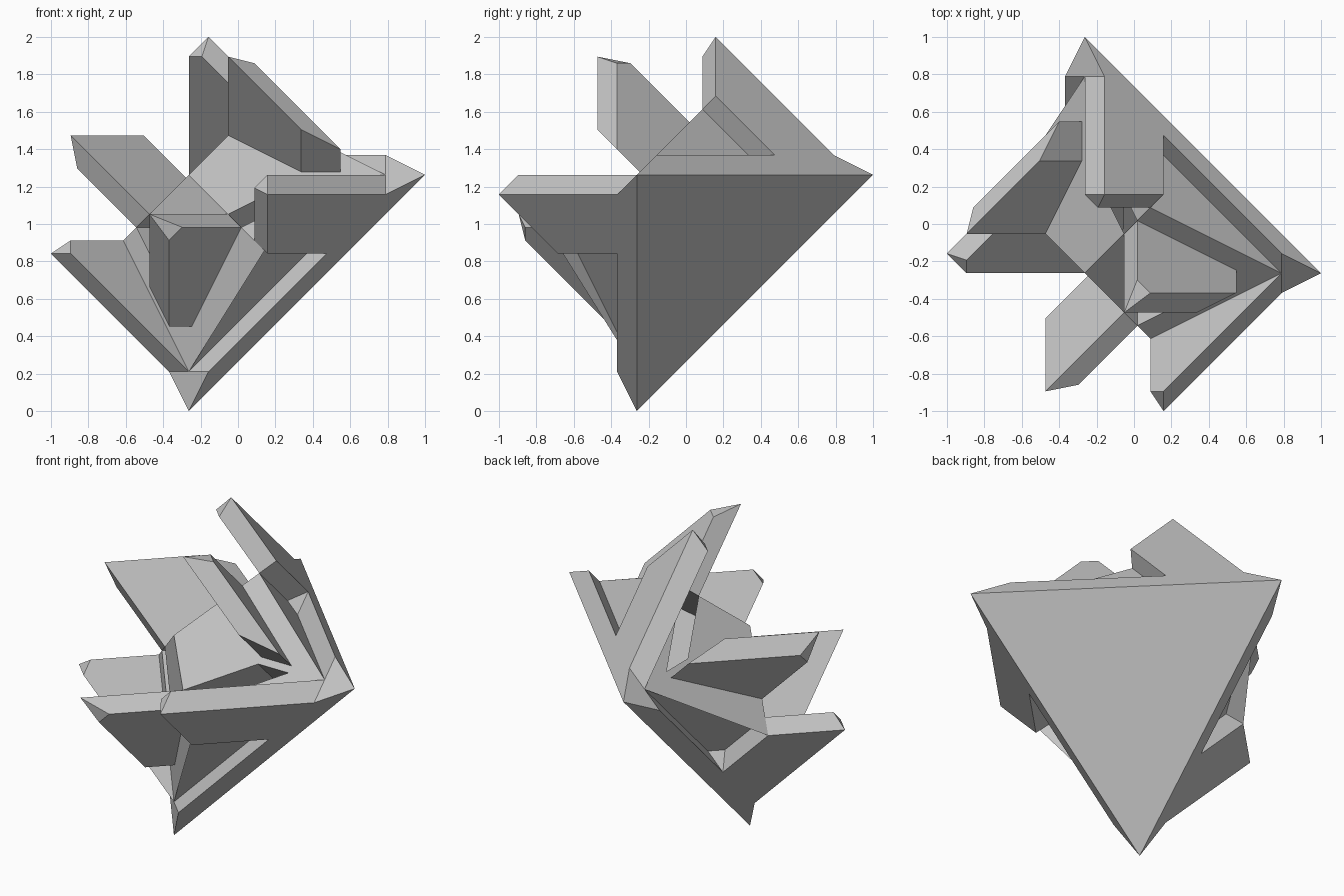
import bpy, bmesh
from itertools import combinations
from mathutils import Vector, Matrix

if "Cube" in bpy.data.objects:
    bpy.data.objects.remove(bpy.data.objects["Cube"], do_unlink=True)

UNIT = 2 / 19            # lattice step of the dissected octahedron
CENTRE = 1 - 12 * UNIT   # shared x, y and inverted-z offset of its centre

grey = bpy.data.materials.new("plain grey")
grey.use_nodes = True
COLOUR = (0.55, 0.55, 0.55, 1)
grey.diffuse_color = COLOUR
grey.node_tree.nodes["Principled BSDF"].inputs["Base Color"].default_value = COLOUR


def cell(name, planes):
    """Convex solid bounded by half-spaces normal . p <= distance."""
    box = [(tuple(s if i == k else 0 for i in range(3)), 20)
           for k in range(3) for s in (1, -1)]
    sides = [(Vector(n), d) for n, d in planes + box]
    corners = []
    for trio in combinations(sides, 3):
        m = Matrix([n for n, d in trio])
        if abs(m.determinant()) < 0.01:
            continue
        p = m.inverted() @ Vector([d for n, d in trio])
        inside = all(n.dot(p) <= d + 0.001 for n, d in sides)
        if inside and all((p - q).length > 0.005 for q in corners):
            corners.append(p)
    bm = bmesh.new()
    for u, v, t in corners:
        bm.verts.new((u * UNIT + CENTRE, v * UNIT + CENTRE, 1 - t * UNIT - CENTRE))
    bmesh.ops.convex_hull(bm, input=bm.verts[:])
    bmesh.ops.dissolve_limit(bm, angle_limit=0.01, verts=bm.verts[:], edges=bm.edges[:])
    bmesh.ops.recalc_face_normals(bm, faces=bm.faces[:])
    mesh = bpy.data.meshes.new(name)
    bm.to_mesh(mesh)
    bm.free()
    mesh.materials.append(grey)
    obj = bpy.data.objects.new(name, mesh)
    bpy.context.collection.objects.link(obj)
    return obj


def turn(planes, times):
    """Rotate by thirds around the main diagonal."""
    for _ in range(times):
        planes = [((n[2], n[0], n[1]), d) for n, d in planes]
    return planes


def half_turn(planes, axis):
    """Rotate by half around one lattice axis."""
    return [(tuple(c if i == axis else -c for i, c in enumerate(n)), d)
            for n, d in planes]


# Core: wedge of an octahedron standing on one full face
core_planes = [((1, 1, 1), 12)]
for k in range(3):
    core_planes += turn([((1, 1, -1), 12), ((-1, -1, 0), 0)], k)
core = cell("core_body", core_planes)

# Outer prong: slab under an octahedron face
outer_open = [((-1, -1, 1), -10), ((-1, 1, -1), 10), ((-1, -1, -1), 2), ((1, -2, -1), 0)]
outer_shut = [((1, 1, -1), 12), ((1, 0, 1), 0)]

# Inner prong: deeper slab with a bevelled tip
inner_open = [((1, 1, -1), 8), ((-1, -1, 1), -6), ((1, -1, -1), 10),
              ((1, 1, -7), 42), ((-2, 1, -1), 0), ((0, -1, 1), -0.3)]
inner_shut = [((0, 1, 1), 0)]

# Prongs stand on the core; matching sockets are cut out of it
for label, free, closed, axis in (("outer", outer_open, outer_shut, 1),
                                  ("inner", inner_open, inner_shut, 0)):
    for k in range(3):
        cell(f"{label}_prong_{k + 1}", turn(free + closed, k))
        socket = cell(f"{label}_socket", turn(half_turn(free, axis), k))
        socket.hide_render = True
        cut = core.modifiers.new("socket", "BOOLEAN")
        cut.operation = "DIFFERENCE"
        cut.solver = "EXACT"
        cut.object = socket
        bpy.context.view_layer.objects.active = core
        bpy.ops.object.modifier_apply(modifier=cut.name)
        bpy.data.objects.remove(socket, do_unlink=True)
